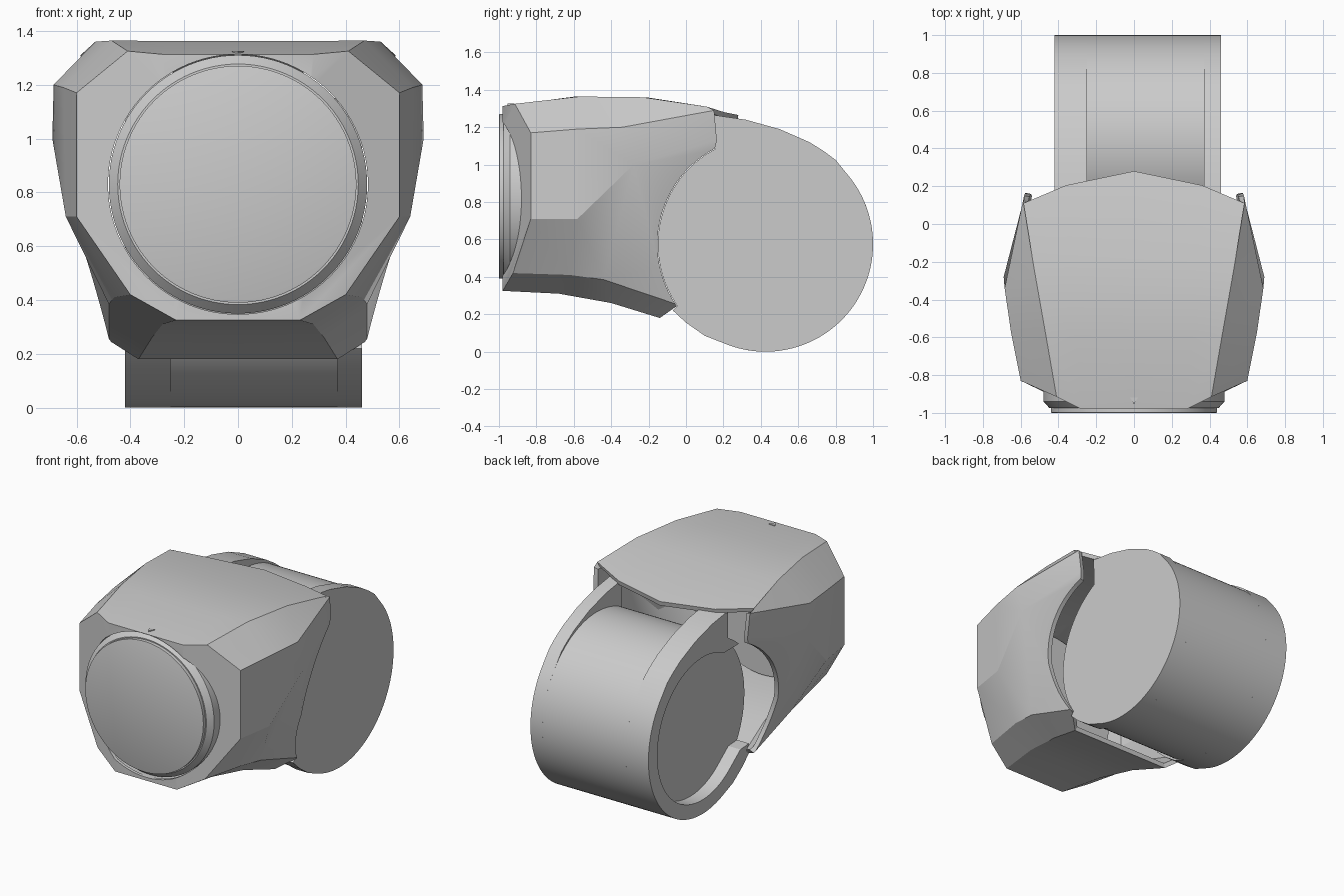
import bpy, bmesh
from math import radians, cos, sin, pi
from mathutils import Matrix, Vector

cube = bpy.data.objects.get("Cube")
if cube:
    bpy.data.objects.remove(cube, do_unlink=True)

grey = bpy.data.materials.new("plain_grey")
grey.use_nodes = True
grey.diffuse_color = (0.6, 0.6, 0.6, 1)
grey.node_tree.nodes["Principled BSDF"].inputs["Base Color"].default_value = (0.6, 0.6, 0.6, 1)

AXIS_Y, AXIS_Z, RADIUS = 0.425, 0.575, 0.575   # drum centre and radius
LENS_Z = 0.83


def make(name, bm):
    mesh = bpy.data.meshes.new(name)
    bm.to_mesh(mesh)
    bm.free()
    obj = bpy.data.objects.new(name, mesh)
    bpy.context.collection.objects.link(obj)
    mesh.materials.append(grey)
    return obj


def activate(obj):
    bpy.ops.object.select_all(action='DESELECT')
    obj.select_set(True)
    bpy.context.view_layer.objects.active = obj


def smooth(obj):
    activate(obj)
    bpy.ops.object.shade_smooth_by_angle(angle=radians(25))


def apply_modifier(obj, kind, **settings):
    mod = obj.modifiers.new(kind, kind)
    for key, value in settings.items():
        setattr(mod, key, value)
    activate(obj)
    bpy.ops.object.modifier_apply(modifier=mod.name)


def cut(obj, cutter):
    apply_modifier(obj, 'BOOLEAN', operation='DIFFERENCE', solver='EXACT', object=cutter)
    bpy.data.objects.remove(cutter, do_unlink=True)


def prism(name, outline, x0, x1):
    """Extrude a (y, z) outline along x."""
    bm = bmesh.new()
    face = bm.faces.new([bm.verts.new((x0, y, z)) for y, z in outline])
    extruded = bmesh.ops.extrude_face_region(bm, geom=[face])
    verts = [v for v in extruded["geom"] if isinstance(v, bmesh.types.BMVert)]
    bmesh.ops.translate(bm, verts=verts, vec=(x1 - x0, 0, 0))
    bmesh.ops.recalc_face_normals(bm, faces=bm.faces)
    return make(name, bm)


def lathe(name, profile, steps=96):
    """Spin a (radius, y) profile about the lens axis."""
    bm = bmesh.new()
    verts = [bm.verts.new((r, y, LENS_Z)) for r, y in profile]
    edges = [bm.edges.new(pair) for pair in zip(verts, verts[1:])]
    bmesh.ops.spin(bm, geom=verts + edges, cent=(0, 0, LENS_Z), axis=(0, 1, 0),
                   angle=2 * pi, steps=steps)
    bmesh.ops.remove_doubles(bm, verts=bm.verts, dist=0.0005)
    bmesh.ops.recalc_face_normals(bm, faces=bm.faces)
    return make(name, bm)


def arc(start, end, radius=RADIUS, steps=40):
    angles = [radians(start + (end - start) * i / steps) for i in range(steps + 1)]
    return [(AXIS_Y + radius * cos(a), AXIS_Z + radius * sin(a)) for a in angles]


# Housing: half shell, rows from top centre to bottom centre, each front to back
rows = [
    [(0, -.98, 1.313), (0, -.6, 1.363), (0, -.2, 1.358), (0, .28, 1.265)],
    [(.28, -.98, 1.313), (.3, -.6, 1.363), (.33, -.2, 1.358), (.36, .205, 1.28)],
    [(.41, -.915, 1.325), (.47, -.57, 1.364), (.53, -.23, 1.36), (.585, .11, 1.31)],
    [(.6, -.83, 1.17), (.65, -.58, 1.19), (.685, -.34, 1.2), (.582, .15, 1.29)],
    [(.6, -.83, .71), (.64, -.58, .71), (.69, -.28, 1), (.575, .165, 1.13)],
    [(.4, -.925, .42), (.46, -.62, .41), (.48, -.44, .385), (.48, -.04, .25)],
    [(.23, -.98, .325), (.28, -.68, .31), (.32, -.4, .26), (.37, -.14, .18)],
    [(0, -.98, .325), (0, -.68, .31), (0, -.4, .26), (0, -.14, .18)],
]
bm = bmesh.new()
grid = [[bm.verts.new(p) for p in row] for row in rows]
for a, b in zip(grid, grid[1:]):
    for c in range(len(a) - 1):
        bm.faces.new((a[c], b[c], b[c + 1], a[c + 1]))
front = [row[0] for row in grid]
bm.faces.new((front[7], front[6], front[1], front[0]))
bm.faces.new(front[6:0:-1])
housing = make("housing", bm)
apply_modifier(housing, 'MIRROR', use_clip=True, merge_threshold=0.001)
apply_modifier(housing, 'SOLIDIFY', thickness=0.03, offset=-1)
cut(housing, prism("drum_clearance", arc(0, 354, RADIUS + 0.003, 118), -1, 1))
cut(housing, lathe("lens_hole", [(0, -.8), (.483, -.8), (.483, -1.1), (0, -1.1)]))
smooth(housing)

# Round front lens with bevelled collar and a fine groove
lens = lathe("lens", [(0, -.82), (.48, -.82), (.48, -.94), (.447, -.975), (.44, -.975),
                      (.44, -.998), (.435, -1), (0, -1)])
smooth(lens)

# Drum: round core between two end caps that carry raised arms and a lower lip
smooth(prism("drum_core", arc(0, 357, RADIUS, 119), -.25, .37))
lip = [(-.07, .22), (0, .155), (.1, .085)]
arm = [(.8, 1.025), (.74, 1.07), (.66, 1.12), (.5, 1.19), (.32, 1.24), (.15, 1.265)]
outline = arc(118, 215) + lip + arc(250, 400, steps=60) + arm
smooth(prism("right_side_cap", outline, .37, .46))
left_cap = prism("left_side_cap", outline, -.42, -.25)

# Recess in the open cap, running out toward the front
recess = arc(-130, 118, 0.48, 60) + [(-.3, 1), (-.3, .3), (.02, .28)]
cut(left_cap, prism("recess_cutter", recess, -.6, -.33))
smooth(left_cap)

# Small pointer mark on the top front edge
bm = bmesh.new()
bmesh.ops.create_cone(bm, cap_ends=True, segments=3, radius1=.025, radius2=.025, depth=.008,
                      matrix=Matrix.Translation(Vector((0, -.93, 1.322)))
                      @ Matrix.Rotation(pi, 4, 'Z'))
make("pointer_mark", bm)
